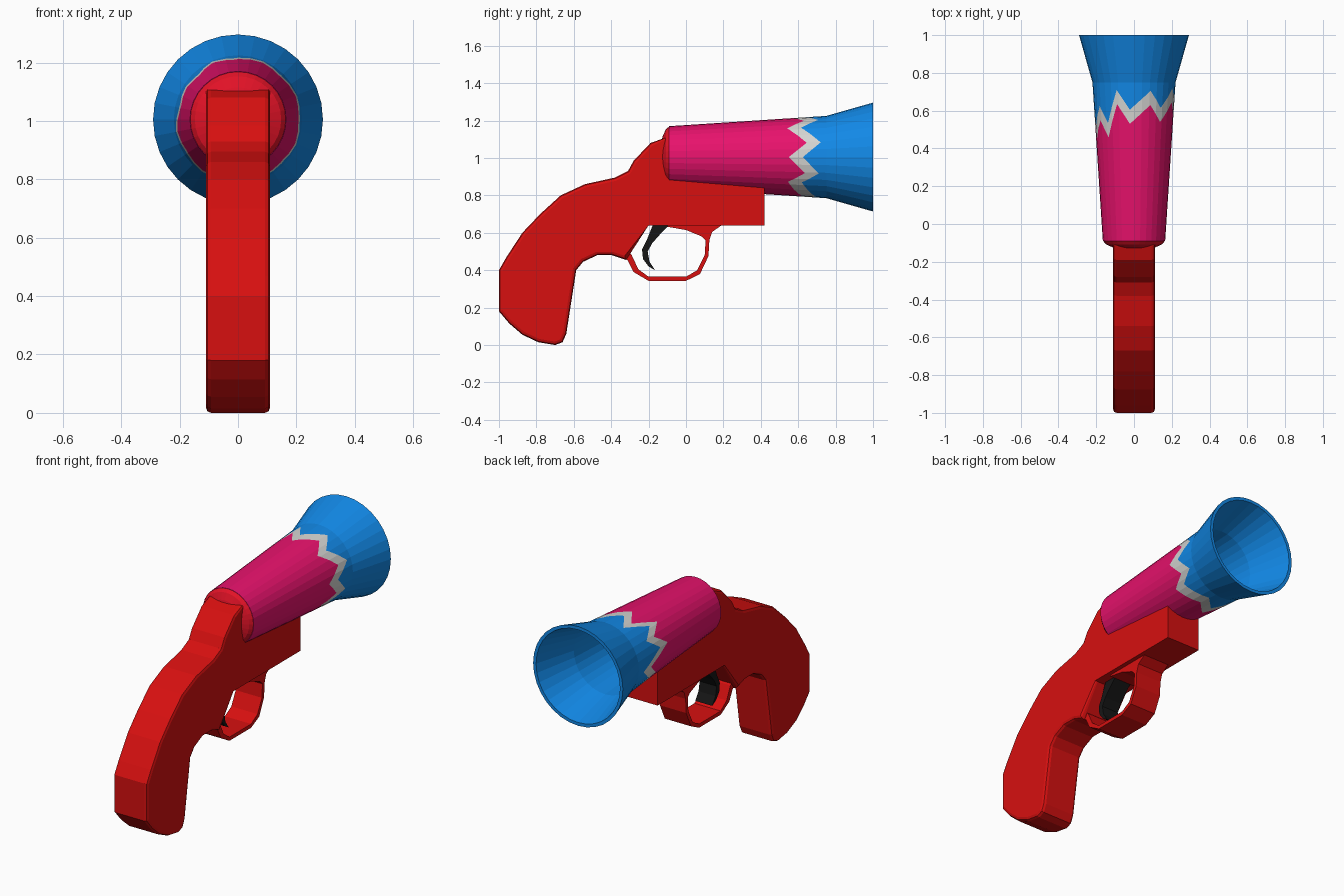
import bpy, bmesh, math

if "Cube" in bpy.data.objects:
    bpy.data.objects.remove(bpy.data.objects["Cube"])

ZC = 1.005      # height of the barrel axis
SIDES = 32


def material(name, rgb):
    m = bpy.data.materials.new(name)
    m.diffuse_color = (*rgb, 1)
    m.use_nodes = True
    m.node_tree.nodes["Principled BSDF"].inputs["Base Color"].default_value = m.diffuse_color
    return m


RED = material("red", (0.68, 0.005, 0.005))
CRIMSON = material("crimson", (0.76, 0.006, 0.02))
PINK = material("pink", (0.80, 0.006, 0.15))
BLUE = material("blue", (0.006, 0.25, 0.80))
WHITE = material("off white", (0.66, 0.66, 0.64))
BLACK = material("black", (0.008, 0.008, 0.008))


def finish(name, bm, mats):
    bmesh.ops.recalc_face_normals(bm, faces=bm.faces)
    mesh = bpy.data.meshes.new(name)
    bm.to_mesh(mesh)
    bm.free()
    for m in mats:
        mesh.materials.append(m)
    ob = bpy.data.objects.new(name, mesh)
    bpy.context.collection.objects.link(ob)
    return ob


def side_plate(name, profile, half, mat, bevel=0, bevel_max_y=0):
    """Extrude a (y, z) outline across x; optionally bevel the rims behind a given y."""
    bm = bmesh.new()
    f = bm.faces.new([bm.verts.new((-half, y, z)) for y, z in profile])
    ext = bmesh.ops.extrude_face_region(bm, geom=[f])["geom"]
    bmesh.ops.translate(bm, vec=(2 * half, 0, 0),
                        verts=[v for v in ext if isinstance(v, bmesh.types.BMVert)])
    if bevel:
        rims = [e for e in bm.edges
                if abs(e.verts[0].co.x - e.verts[1].co.x) < 1e-5
                and max(v.co.y for v in e.verts) < bevel_max_y]
        bmesh.ops.bevel(bm, geom=rims, offset=bevel, segments=2, profile=0.5, affect='EDGES')
    return finish(name, bm, [mat])


def lathe(name, columns, mats, row_mat):
    """columns: (angle, [(y, r), ...]) around the barrel axis; both ends capped."""
    bm = bmesh.new()
    cols = []
    for a, pts in columns:
        # stay on the flats of a regular polygon, even between its corners
        step = 2 * math.pi / SIDES
        k = math.cos(step / 2) / math.cos(a % step - step / 2)
        cols.append([bm.verts.new((k * r * math.cos(a), y, ZC + k * r * math.sin(a)))
                     for y, r in pts])
    for i, c in enumerate(cols):
        d = cols[(i + 1) % len(cols)]
        for j in range(len(c) - 1):
            bm.faces.new((c[j], c[j + 1], d[j + 1], d[j])).material_index = row_mat(j)
    bm.faces.new([c[0] for c in cols]).material_index = row_mat(0)
    bm.faces.new([c[-1] for c in cols]).material_index = row_mat(len(cols[0]) - 2)
    return finish(name, bm, mats)


# Zigzag boundary: angle in degrees -> y of the pink edge
ZIGZAG = [(0, .55), (21, .645), (48, .54), (66, .63), (96, .53), (115, .635), (132, .46),
          (149, .55), (168, .45), (190, .62), (212, .53), (235, .63), (258, .53),
          (282, .62), (320, .545), (336, .635), (360, .55)]


def zig(deg):
    for (a0, y0), (a1, y1) in zip(ZIGZAG, ZIGZAG[1:]):
        if a0 <= deg <= a1:
            return y0 + (y1 - y0) * (deg - a0) / (a1 - a0)


# Barrel with painted zigzag band, flared muzzle and hollow bore
angles = sorted({i * 360 / SIDES for i in range(SIDES)} | {float(a) for a, _ in ZIGZAG[:-1]})
columns = []
for deg in angles:
    y0 = zig(deg)
    y1 = y0 + 0.075
    wall = lambda y: 0.165 + 0.055 * (y + 0.09) / 0.84
    columns.append((math.radians(deg),
                    [(-.09, .165), (y0, wall(y0)), (y1, wall(y1)), (.75, .22), (1, .291),
                     (1, .272), (.75, .202), (.43, .178)]))
lathe("barrel", columns, [PINK, WHITE, BLUE], lambda j: min(j, 2))

# Rounded cap behind the barrel
cap = [(-.13, .09), (-.125, .11), (-.108, .148), (-.088, .165)]
lathe("barrel_cap", [(2 * math.pi * i / SIDES, cap) for i in range(SIDES)],
      [CRIMSON], lambda j: 0)

# Grip and lower frame in one piece
side_plate("grip_and_frame", [
    (-.09, 1.11), (-.12, 1.105), (-.19, 1.08), (-.28, .985), (-.31, .93), (-.38, .895),
    (-.54, .86), (-.67, .80), (-.78, .70), (-.875, .60), (-.96, .47), (-1, .40),
    (-1, .18), (-.945, .115), (-.875, .055), (-.79, .015), (-.70, 0), (-.66, .015),
    (-.64, .06), (-.587, .40), (-.55, .445), (-.475, .48), (-.395, .48), (-.32, .455),
    (-.20, .64), (.42, .64), (.42, .86), (-.09, .90)], 0.11, RED, 0.018, -.1)

# Trigger guard
side_plate("trigger_guard", [
    (-.33, .47), (-.31, .45), (-.28, .39), (-.20, .343), (0, .343), (.075, .38), (.12, .475),
    (.125, .56), (.14, .605), (.19, .64), (.19, .65), (-.1, .65), (-.1, .632), (0, .615),
    (.085, .58), (.105, .56), (.10, .48), (.06, .40), (0, .365), (-.20, .365),
    (-.255, .405), (-.29, .48), (-.33, .52)], 0.085, RED)

# Trigger
side_plate("trigger", [
    (-.18, .66), (-.18, .635), (-.21, .56), (-.235, .51), (-.23, .46), (-.20, .42),
    (-.165, .40), (-.195, .445), (-.205, .50), (-.18, .545), (-.14, .59), (-.095, .635),
    (-.095, .66)], 0.055, BLACK)
